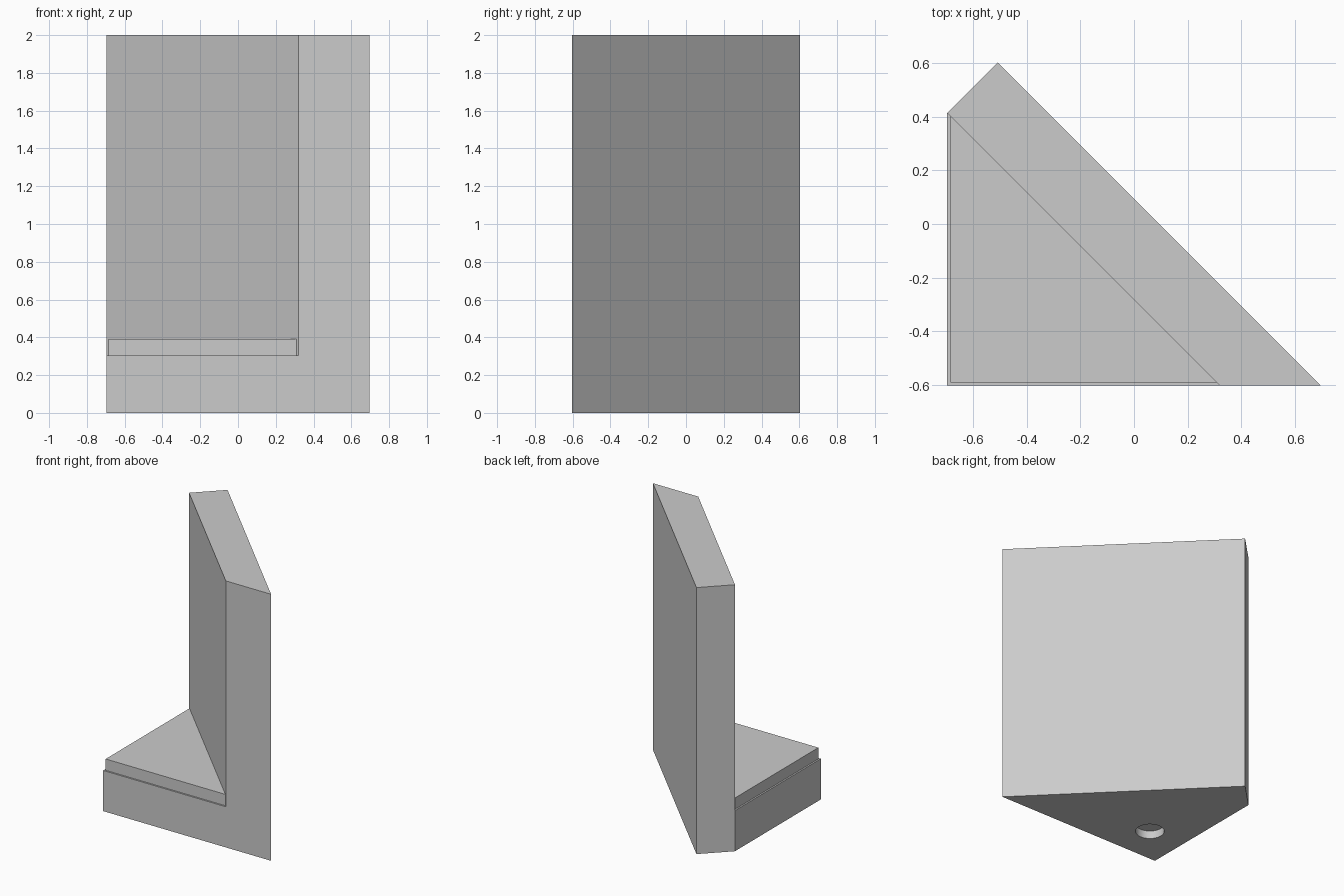
import bpy, bmesh

cube = bpy.data.objects.get("Cube")
if cube:
    bpy.data.objects.remove(cube, do_unlink=True)

grey = bpy.data.materials.new("light grey")
grey.use_nodes = True
grey.diffuse_color = (0.6, 0.6, 0.6, 1)
grey.node_tree.nodes["Principled BSDF"].inputs["Base Color"].default_value = (0.6, 0.6, 0.6, 1)

X, Y = 0.697, 0.603      # half width and half depth
THICK = 0.188            # end offset of the slanted wall
BASE_H, PLATE_H, WALL_H = 0.305, 0.39, 2.0
LEDGE = 0.012


def finish(bm, name):
    bmesh.ops.recalc_face_normals(bm, faces=bm.faces)
    mesh = bpy.data.meshes.new(name)
    bm.to_mesh(mesh)
    bm.free()
    mesh.materials.append(grey)
    obj = bpy.data.objects.new(name, mesh)
    bpy.context.collection.objects.link(obj)
    return obj


def extrude(bm, faces, dz):
    """Extrude faces straight up and return the moved faces."""
    geom = bmesh.ops.extrude_face_region(bm, geom=faces)["geom"]
    verts = [g for g in geom if isinstance(g, bmesh.types.BMVert)]
    bmesh.ops.translate(bm, verts=verts, vec=(0, 0, dz))
    return [g for g in geom if isinstance(g, bmesh.types.BMFace)]


# Footprint: triangular base corner plus the slanted wall
side = (-X, Y - THICK)
inner = (side[0] + side[1] + Y, -Y)
back = (-X + THICK, Y)
bm = bmesh.new()
a, e, b, c, d = [bm.verts.new((x, y, 0))
                 for x, y in ((-X, -Y), inner, (X, -Y), back, side)]
bottom = [bm.faces.new((a, d, e)), bm.faces.new((e, d, c, b))]
for f in bottom:
    f.normal_update()
low = [bm.faces.new([bm.verts.new((v.co.x, v.co.y, BASE_H)) for v in (a, e, d)])]
ta, te, td = low[0].verts
tb, tc = [bm.verts.new((v.co.x, v.co.y, BASE_H)) for v in (b, c)]
wall_top = bm.faces.new((te, tb, tc, td))
ring = [(a, ta), (e, te), (b, tb), (c, tc), (d, td)]
for (p, tp), (q, tq) in zip(ring, ring[1:] + ring[:1]):
    bm.faces.new((p, q, tq, tp))
extrude(bm, [wall_top], WALL_H - BASE_H)

# Triangular groove around a core in the underside
core = bottom[0]
bmesh.ops.inset_individual(bm, faces=[core], thickness=0.097, use_even_offset=True)
groove = bmesh.ops.inset_individual(bm, faces=[core], thickness=0.055,
                                    use_even_offset=True)["faces"]
extrude(bm, groove, 0.25)
body = finish(bm, "base_and_wall")

# Shallow round hole in the core
bm = bmesh.new()
bmesh.ops.create_cone(bm, cap_ends=True, segments=48, radius1=0.1, radius2=0.1, depth=0.12)
bmesh.ops.translate(bm, verts=bm.verts, vec=(-0.405, -0.31, 0))
cutter = finish(bm, "hole_cutter")
cutter.hide_render = True
mod = body.modifiers.new("hole", "BOOLEAN")
mod.operation, mod.solver, mod.object = "DIFFERENCE", "EXACT", cutter
bpy.context.view_layer.objects.active = body
body.select_set(True)
bpy.ops.object.modifier_apply(modifier=mod.name)
bpy.data.objects.remove(cutter, do_unlink=True)
bpy.ops.object.shade_smooth_by_angle()

# Inset triangular plate on the base, against the wall
bm = bmesh.new()
corners = ((-X + LEDGE, -Y + LEDGE), (inner[0] - LEDGE, -Y + LEDGE),
           (-X + LEDGE, side[1] - LEDGE))
plate = bm.faces.new([bm.verts.new((x, y, BASE_H - 0.005)) for x, y in corners])
bm.faces.new([bm.verts.new(v.co) for v in reversed(plate.verts[:])])
extrude(bm, [plate], PLATE_H - BASE_H + 0.005)
bmesh.ops.remove_doubles(bm, verts=bm.verts, dist=0.0001)
finish(bm, "top_plate")
